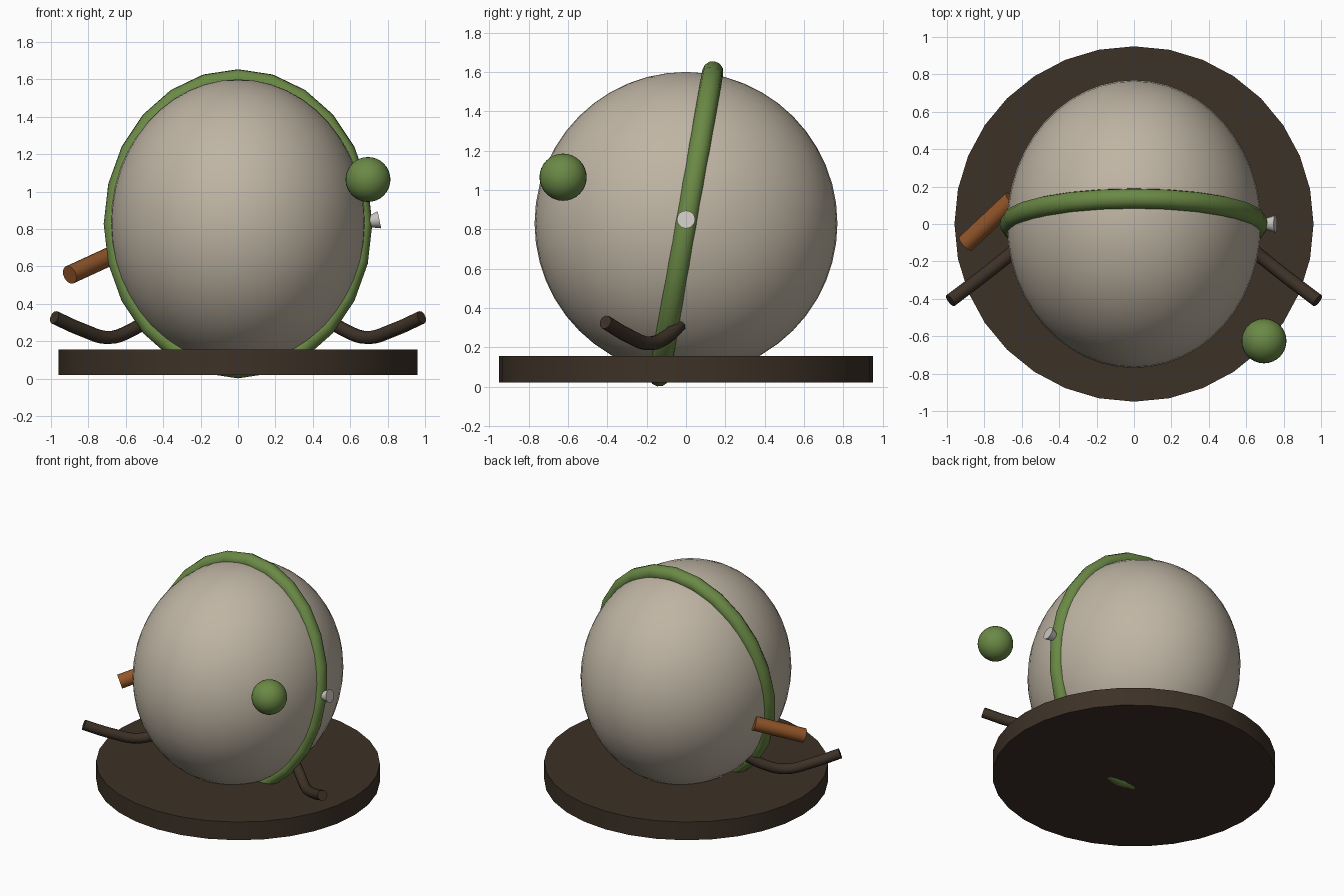
import bpy
import math
from mathutils import Vector

if "Cube" in bpy.data.objects:
    bpy.data.objects.remove(bpy.data.objects["Cube"])


def material(name, rgb):
    m = bpy.data.materials.new(name)
    m.diffuse_color = (*rgb, 1)
    m.use_nodes = True
    m.node_tree.nodes["Principled BSDF"].inputs["Base Color"].default_value = m.diffuse_color
    return m


STONE = material("warm_stone", (0.52, 0.46, 0.37))
GREEN = material("leaf_green", (0.145, 0.25, 0.06))
DARK = material("dark_brown", (0.046, 0.031, 0.020))
ORANGE = material("rust_orange", (0.29, 0.092, 0.022))
PALE = material("pale_grey", (0.60, 0.57, 0.53))


def finish(name, mat):
    ob = bpy.context.object
    ob.name = name
    ob.data.materials.clear()
    ob.data.materials.append(mat)
    bpy.ops.object.shade_smooth_by_angle(angle=math.radians(40))
    return ob


def rod(name, a, b, r1, r2, sides, mat):
    """Straight rod from a to b, tapered from r1 to r2."""
    a, b = Vector(a), Vector(b)
    rot = (b - a).to_track_quat('Z', 'Y').to_euler()
    bpy.ops.mesh.primitive_cone_add(vertices=sides, radius1=r1, radius2=r2,
                                    depth=(b - a).length, location=(a + b) / 2, rotation=rot)
    return finish(name, mat)


def bent_arm(name, side):
    """Round bent tube running from inside the body to a raised tip."""
    path = [(0.46, -0.02, 0.33), (0.57, -0.09, 0.26), (0.69, -0.185, 0.22),
            (0.83, -0.295, 0.26), (0.982, -0.41, 0.328)]
    cu = bpy.data.curves.new(name, 'CURVE')
    cu.dimensions = '3D'
    cu.bevel_depth = 0.036
    cu.bevel_resolution = 3
    cu.resolution_u = 5
    cu.use_fill_caps = True
    sp = cu.splines.new('BEZIER')
    sp.bezier_points.add(len(path) - 1)
    for p, (x, y, z) in zip(sp.bezier_points, path):
        p.co = (side * x, y, z)
        p.handle_left_type = p.handle_right_type = 'AUTO'
    ob = bpy.data.objects.new(name, cu)
    bpy.context.collection.objects.link(ob)
    bpy.ops.object.select_all(action='DESELECT')
    ob.select_set(True)
    bpy.context.view_layer.objects.active = ob
    bpy.ops.object.convert(target='MESH')
    finish(name, DARK)


# Round base disc
bpy.ops.mesh.primitive_cylinder_add(vertices=32, radius=1, depth=0.135, location=(0, 0, 0.0875))
bpy.context.object.scale = (0.96, 0.95, 1)
finish("base_disc", DARK)

# Egg-shaped body
bpy.ops.mesh.primitive_uv_sphere_add(segments=48, ring_count=24, radius=1, location=(0, 0, 0.83))
bpy.context.object.scale = (0.68, 0.77, 0.77)
finish("body", STONE)

# Tilted band around the body
bpy.ops.mesh.primitive_torus_add(major_segments=24, minor_segments=12, major_radius=0.785,
                                 minor_radius=0.054, location=(0, 0, 0.828),
                                 rotation=(math.radians(80), 0, 0))
bpy.context.object.scale = (0.856, 1, 1)
finish("band", GREEN)

# Floating ball
bpy.ops.mesh.primitive_uv_sphere_add(segments=32, ring_count=16, radius=0.12,
                                     location=(0.695, -0.625, 1.065))
finish("ball", GREEN)

# Small flared knob on the right side
rod("knob", (0.66, 0, 0.83), (0.756, 0, 0.85), 0.017, 0.047, 12, PALE)

# Straight peg on the left side
rod("peg", (-0.65, 0.13, 0.67), (-0.9, -0.105, 0.555), 0.05, 0.05, 16, ORANGE)

# Mirrored arms
bent_arm("arm_left", -1)
bent_arm("arm_right", 1)
